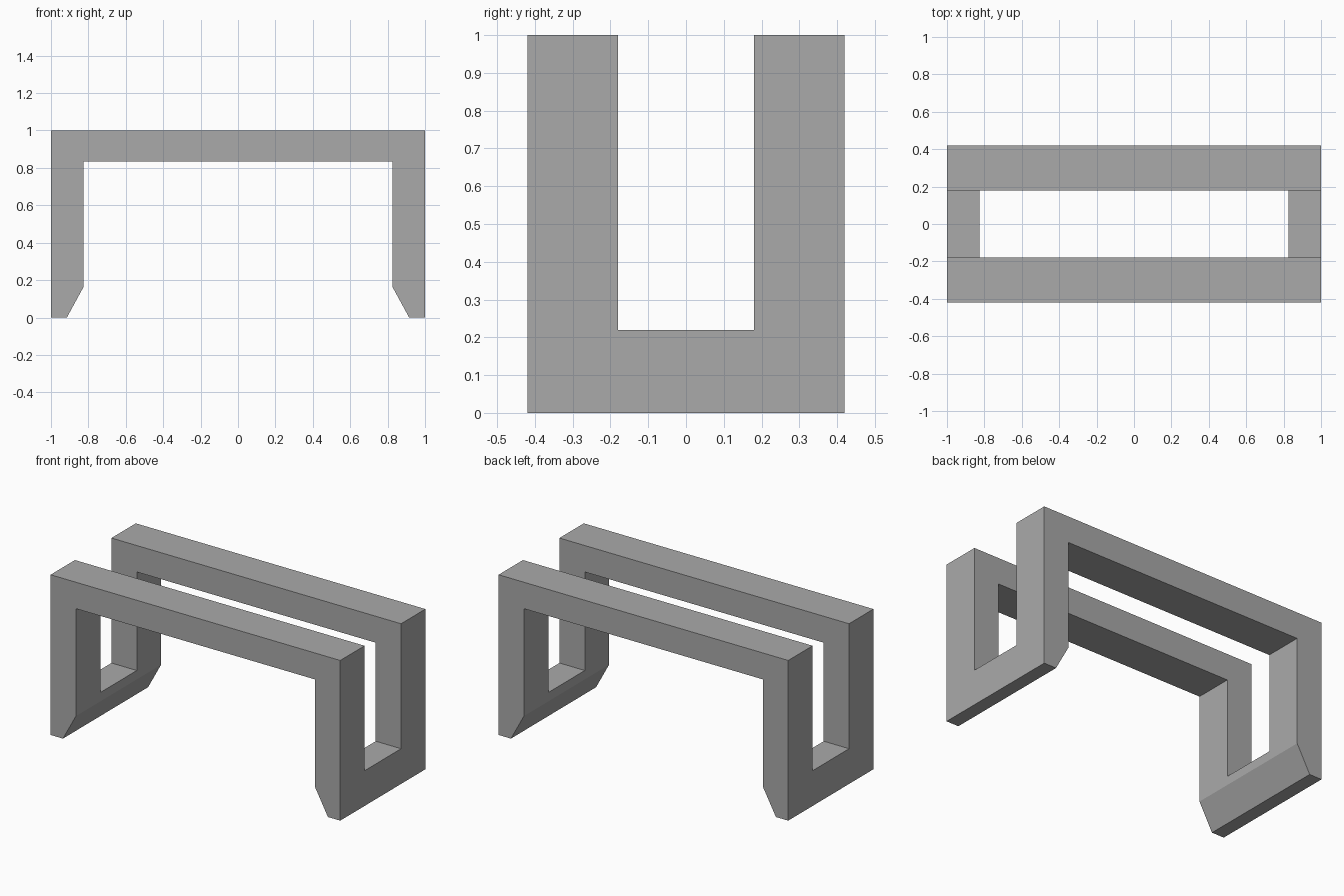
import bpy
import bmesh

if "Cube" in bpy.data.objects:
    bpy.data.objects.remove(bpy.data.objects["Cube"])

DEPTH = 0.42       # half depth of the frame
SLOT = 0.18        # half width of the gap between the two arches
SLOT_FLOOR = 0.22  # top of the foot bars joining the arches

grey = bpy.data.materials.new("plain_grey")
grey.use_nodes = True
colour = (0.4, 0.4, 0.4, 1)
grey.diffuse_color = colour
grey.node_tree.nodes["Principled BSDF"].inputs["Base Color"].default_value = colour


def extrude_profile(name, points, half_depth):
    """Extrude an x-z outline evenly along y."""
    bm = bmesh.new()
    face = bm.faces.new([bm.verts.new((x, -half_depth, z)) for x, z in points])
    result = bmesh.ops.extrude_face_region(bm, geom=[face])
    moved = [v for v in result["geom"] if isinstance(v, bmesh.types.BMVert)]
    bmesh.ops.translate(bm, verts=moved, vec=(0, 2 * half_depth, 0))
    bmesh.ops.recalc_face_normals(bm, faces=bm.faces)
    mesh = bpy.data.meshes.new(name)
    bm.to_mesh(mesh)
    bm.free()
    mesh.materials.append(grey)
    obj = bpy.data.objects.new(name, mesh)
    bpy.context.scene.collection.objects.link(obj)
    return obj


# Arch outline with feet chamfered on the inside, mirrored across x
half = [(1, 1), (1, 0), (0.915, 0), (0.825, 0.165), (0.825, 0.835)]
outline = half + [(-x, z) for x, z in reversed(half)]
frame = extrude_profile("arch_frame", outline, DEPTH)

# Slot that splits the top and legs into two arches above the foot bars
slot = extrude_profile("slot_cutter", [(-1.2, SLOT_FLOOR), (1.2, SLOT_FLOOR),
                                       (1.2, 1.2), (-1.2, 1.2)], SLOT)
slot.hide_render = True

cut = frame.modifiers.new("slot", "BOOLEAN")
cut.operation = "DIFFERENCE"
cut.solver = "EXACT"
cut.object = slot
bpy.context.view_layer.objects.active = frame
bpy.ops.object.modifier_apply(modifier=cut.name)
bpy.data.objects.remove(slot)
